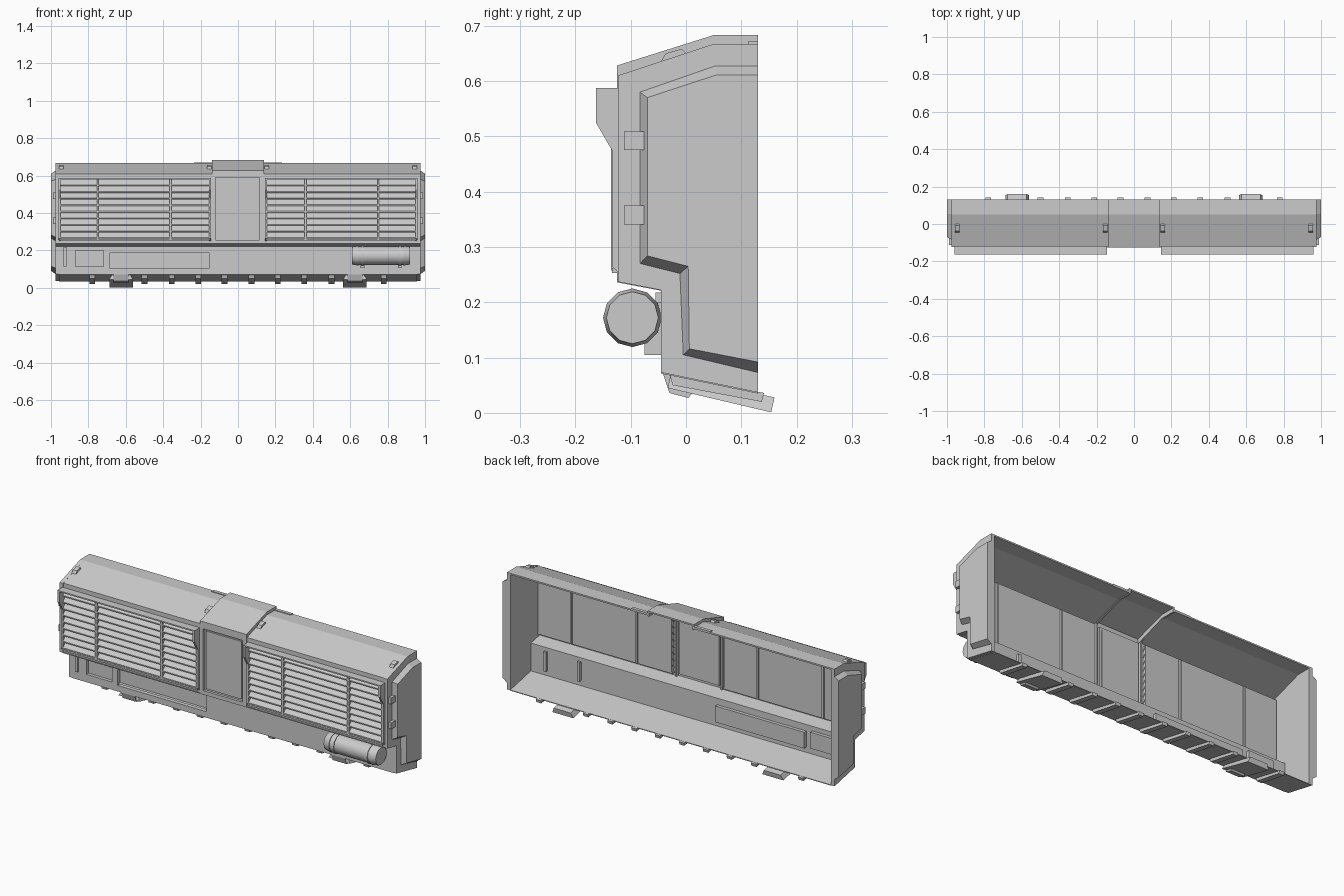
import bpy, bmesh, math
from mathutils import Vector

cube = bpy.data.objects.get("Cube")
if cube:
    bpy.data.objects.remove(cube, do_unlink=True)

grey = bpy.data.materials.new("plain_grey")
grey.use_nodes = True
GREY = (0.6, 0.6, 0.6, 1)
grey.diffuse_color = GREY
grey.node_tree.nodes["Principled BSDF"].inputs["Base Color"].default_value = GREY


def finish(name, bm, closed=True):
    if closed:
        bmesh.ops.recalc_face_normals(bm, faces=bm.faces)
    me = bpy.data.meshes.new(name)
    bm.to_mesh(me)
    bm.free()
    me.materials.append(grey)
    ob = bpy.data.objects.new(name, me)
    bpy.context.collection.objects.link(ob)
    return ob


def loft(name, a, xa, b, xb):
    """Solid between two matching (y, z) outlines at two x positions."""
    bm = bmesh.new()
    va = [bm.verts.new((xa, y, z)) for y, z in a]
    vb = [bm.verts.new((xb, y, z)) for y, z in b]
    n = len(a)
    bm.faces.new(va)
    bm.faces.new(vb[::-1])
    for i in range(n):
        j = (i + 1) % n
        bm.faces.new((va[i], vb[i], vb[j], va[j]))
    return finish(name, bm)


def prism(name, pts, x0, x1):
    return loft(name, pts, x0, pts, x1)


def box(name, x0, x1, y0, y1, z0, z1):
    return prism(name, [(y0, z0), (y1, z0), (y1, z1), (y0, z1)], x0, x1)


def strip(name, path, thick, x0, x1):
    """Thin sheet following an open (y, z) path, thickened downwards."""
    return prism(name, path + [(y, z - thick) for y, z in path[::-1]], x0, x1)


def wall(name, xs, zs, y, recesses, depth):
    """Upright sheet divided at xs and zs; chosen cells are pushed back."""
    bm = bmesh.new()
    grid = [[bm.verts.new((x, y, z)) for x in xs] for z in zs]
    sunk = []
    for r in range(len(zs) - 1):
        for c in range(len(xs) - 1):
            f = bm.faces.new((grid[r][c], grid[r][c + 1], grid[r + 1][c + 1], grid[r + 1][c]))
            if (c, r) in recesses:
                sunk.append(f)
    for f in sunk:
        new = bmesh.ops.extrude_discrete_faces(bm, faces=[f])["faces"][0]
        bmesh.ops.translate(bm, verts=new.verts, vec=(0, depth, 0))
    return finish(name, bm, False)


def cylinder(name, x0, x1, r0, r1, y, z, sides=12):
    ring = lambda r: [(y + r * math.cos(math.tau * i / sides),
                       z + r * math.sin(math.tau * i / sides)) for i in range(sides)]
    return loft(name, ring(r0), x0, ring(r1), x1)


# Outlines of the end frame and its raised panel
FRAME = [(-.123, .61), (.05, .667), (.13, .667), (.13, .037),
         (-.045, .073), (-.045, .222), (-.123, .237)]
PANEL = [(-.083, .58), (.052, .627), (.13, .627), (.13, .073),
         (-.005, .105), (-.011, .252), (-.083, .27)]
PANEL_TOP = [(-.07, .57), (.055, .611), (.13, .611), (.13, .092),
             (.006, .116), (.004, .265), (-.07, .284)]
CHEEK = [(-.118, .587), (-.163, .587), (-.163, .525), (-.134, .475),
         (-.134, .265), (-.118, .25)]

for s, side in ((-1, "right"), (1, "left")):
    # End frame, raised panel and hinges
    prism(f"{side}_end_frame", FRAME, s * .955, s * .975)
    loft(f"{side}_end_panel", PANEL, s * .975, PANEL_TOP, s * 1.0)
    for i, z in enumerate((.358, .492)):
        box(f"{side}_hinge_{i}", s * .97, s * .99, -.112, -.076, z - .017, z + .017)

    # Roof and upper front wall with the vent recess
    strip(f"{side}_roof", [(-.12, .61), (.05, .667), (.13, .667)], .008, s * .132, s * .957)
    wall(f"{side}_upper_wall", sorted(s * x for x in (.135, .155, .95, .957)),
         [.237, .257, .587, .61], -.12, {(1, 1)}, .02)

    # Vent bank: cheeks, hood, sill, slats and dividers
    for x in (.15, .955):
        prism(f"{side}_vent_cheek", CHEEK, s * (x - .006), s * (x + .006))
    box(f"{side}_vent_hood", s * .15, s * .955, -.163, -.118, .58, .587)
    box(f"{side}_vent_sill", s * .15, s * .955, -.134, -.1, .253, .262)
    for i in range(9):
        z = .263 + i * .0352
        prism(f"{side}_slat_{i}", [(-.133, z), (-.133, z + .006), (-.106, z + .034),
                                   (-.106, z + .027)], s * .152, s * .953)
    for x in (.36, .75):
        box(f"{side}_vent_divider", s * (x - .005), s * (x + .005), -.136, -.09, .257, .582)

    # Lifting lugs on the roof
    for x in (.155, .945):
        prism(f"{side}_roof_lug", [(-.047, .632), (-.037, .65), (-.008, .658), (.002, .648)],
              s * (x - .012), s * (x + .012))

    # Side wall of the raised centre and its footing strip
    prism(f"{side}_centre_flange", [(-.125, .595), (-.125, .628), (.05, .683), (.13, .683),
                                    (.13, .655), (.05, .655)], s * .128, s * .138)
    box(f"{side}_roof_seam", s * .135, s * .235, .112, .13, .664, .671)

    # Wide foot below the floor
    prism(f"{side}_foot_block", [(-.042, .072), (-.03, .036), (.004, .027), (.03, .056)],
          s * .585, s * .665)
    bm = bmesh.new()
    rows = []
    for y, z in ((-.028, .069), (-.033, .045), (.154, .001), (.16, .028)):
        half = .05 if z in (.069, .028) else .063
        rows.append([bm.verts.new((s * .625 + k * half, y, z)) for k in (-1, 1)])
    for i in range(4):
        a, b = rows[i], rows[(i + 1) % 4]
        bm.faces.new((a[0], a[1], b[1], b[0]))
    for k in (0, 1):
        bm.faces.new([r[k] for r in rows])
    finish(f"{side}_foot", bm)

    # Narrow ribs below the floor
    for x in (.072, .213, .355, .5, .78):
        prism(f"{side}_floor_rib", [(-.03, .071), (-.024, .05), (.137, .02), (.141, .036)],
              s * x - .015, s * x + .015)

# Raised centre: cap and front with inset door
strip("centre_cap", [(-.125, .628), (.05, .683), (.13, .683)], .008, -.135, .135)
wall("centre_front", [-.135, -.12, .115, .135], [.237, .257, .59, .628], -.125, {(1, 1)}, .014)
box("door_leaf", -.108, .103, -.119, -.11, .268, .579)
for x in (-.135, .135):
    box("centre_post", x - .004, x + .004, -.125, -.108, .24, .62)

# Step, lower wall with recessed lockers, and sloping floor
strip("step", [(-.125, .24), (-.045, .225)], .004, -.957, .957)
wall("lower_wall", [-.957, -.87, -.72, -.685, -.155, .957], [.073, .103, .113, .19, .2, .222],
     -.045, {(3, 1), (3, 2), (1, 2), (1, 3)}, .018)
strip("floor", [(-.045, .075), (.13, .039)], .004, -.957, .957)
box("grab_bar", -.932, -.918, -.055, -.044, .115, .218)

# Tank with end caps, bands and brackets
TY, TZ = -.097, .172
parts = [cylinder("tank", .635, .895, .049, .049, TY, TZ)]
for x0, x1 in ((.645, .61), (.885, .92)):
    parts.append(cylinder("tank_cap", x0, x1, .053, .047, TY, TZ))
for x in (.665, .865):
    parts.append(cylinder("tank_band", x - .008, x + .008, .053, .053, TY, TZ))
    box("tank_bracket", x - .01, x + .01, -.075, -.04, .105, .2)
    box("tank_anchor", x - .008, x + .008, -.045, -.033, .1, .205)
for ob in parts:
    bpy.ops.object.select_all(action="DESELECT")
    ob.select_set(True)
    bpy.context.view_layer.objects.active = ob
    bpy.ops.object.shade_smooth_by_angle(angle=math.radians(40))
